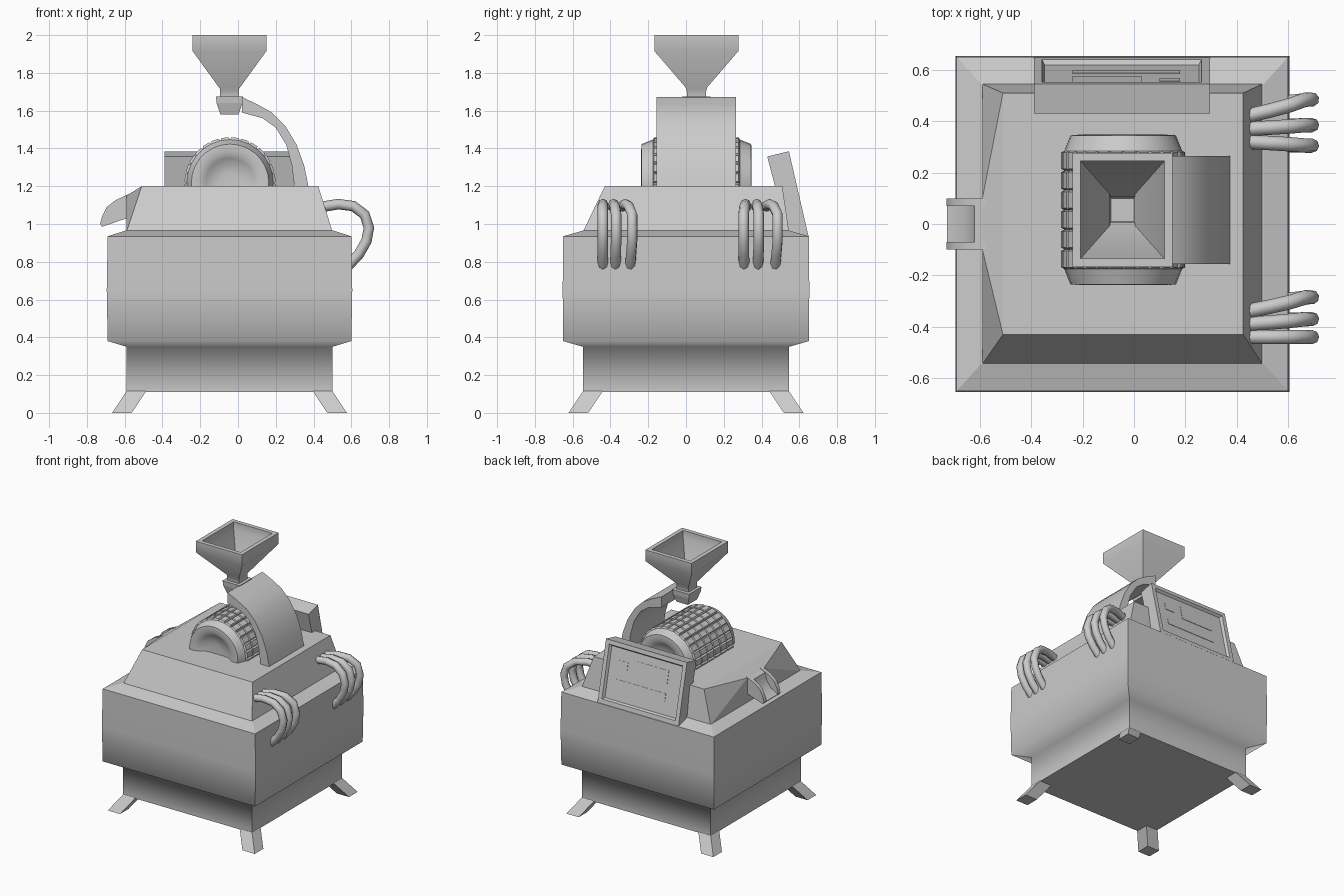
import bpy
import bmesh
from math import sin, cos, pi, radians
from mathutils import Vector

if "Cube" in bpy.data.objects:
    bpy.data.objects.remove(bpy.data.objects["Cube"])

GREY = (0.6, 0.6, 0.6, 1)
grey = bpy.data.materials.new("plain grey")
grey.use_nodes = True
grey.diffuse_color = GREY
grey.node_tree.nodes["Principled BSDF"].inputs["Base Color"].default_value = GREY


def finish(name, bm, angle=None):
    """Turn a bmesh into an object, smooth below the given angle."""
    bmesh.ops.recalc_face_normals(bm, faces=bm.faces)
    mesh = bpy.data.meshes.new(name)
    bm.to_mesh(mesh)
    bm.free()
    mesh.materials.append(grey)
    if angle:
        mesh.shade_smooth()
        mesh.set_sharp_from_angle(angle=radians(angle))
    obj = bpy.data.objects.new(name, mesh)
    bpy.context.collection.objects.link(obj)
    return obj


def loft(rings):
    """Skin a list of equal point rings and cap both ends."""
    bm = bmesh.new()
    vs = [[bm.verts.new(p) for p in ring] for ring in rings]
    n = len(vs[0])
    for a, b in zip(vs, vs[1:]):
        for i in range(n):
            j = (i + 1) % n
            bm.faces.new((a[i], a[j], b[j], b[i]))
    bm.faces.new(vs[0])
    bm.faces.new(vs[-1])
    bmesh.ops.recalc_face_normals(bm, faces=bm.faces)
    return bm


def rect(x0, x1, y0, y1, z):
    return [(x0, y0, z), (x1, y0, z), (x1, y1, z), (x0, y1, z)]


def box_ring(hx, hy, z, cx=-0.045, cy=0.0):
    return rect(cx - hx, cx + hx, cy - hy, cy + hy, z)


def prism_y(points, y0, y1):
    return loft([[(x, y, z) for x, z in points] for y in (y0, y1)])


def prism_x(points, x0, x1):
    return loft([[(x, y, z) for y, z in points] for x in (x0, x1)])


# Cabinet: skirt flaring softly into a wide box with a shallow lid
bm = loft([box_ring(0.545, 0.545, 0.11), box_ring(0.545, 0.545, 0.35),
           box_ring(0.645, 0.65, 0.38), box_ring(0.65, 0.653, 0.65),
           box_ring(0.645, 0.65, 0.935), box_ring(0.55, 0.545, 0.965)])
for f in bm.faces:
    f.smooth = True
for e in bm.edges:
    z0, z1 = (v.co.z for v in e.verts)
    if abs(z1 - z0) > 0.01 or z0 > 0.9 or z0 < 0.2:
        e.smooth = False
finish("cabinet", bm)

# Splayed legs, one per corner
for sx, side in ((-1, "right"), (1, "left")):
    for sy, end in ((-1, "front"), (1, "back")):
        rings = [box_ring(0.052, 0.052, z, -0.045 + sx * d, sy * d)
                 for z, d in ((0.115, 0.493), (0, 0.57))]
        finish(f"{end}_{side}_leg", loft(rings))

# Hood with a folded panel leading to the spout
bm = bmesh.new()
bottom = [bm.verts.new(p) for p in rect(-0.59, 0.5, -0.545, 0.545, 0.96)]
top = [bm.verts.new(p) for p in rect(-0.51, 0.425, -0.43, 0.51, 1.2)]
lip = [bm.verts.new((-0.59, y, 1.15)) for y in (-0.1, 0.1)]
for i in range(3):
    bm.faces.new((bottom[i], bottom[i + 1], top[i + 1], top[i]))
bm.faces.new(top)
bm.faces.new(bottom)
bm.faces.new((top[0], top[3], lip[1], lip[0]))
bm.faces.new((top[0], lip[0], bottom[0]))
bm.faces.new((top[3], bottom[3], lip[1]))
bm.faces.new((bottom[0], lip[0], lip[1], bottom[3]))
finish("hood", bm)

# Spout: two side walls and a curved floor
wall = [(-0.55, 1.17), (-0.59, 1.153), (-0.65, 1.125), (-0.695, 1.09), (-0.72, 1.04),
        (-0.73, 1.0), (-0.72, 0.985), (-0.59, 1.03), (-0.55, 1.04)]
for name, y in (("spout_front_wall", -0.1), ("spout_back_wall", 0.07)):
    finish(name, prism_y(wall, y, y + 0.03), 35)
floor = [(-0.55, 1.167), (-0.59, 1.15), (-0.62, 1.135), (-0.635, 1.08), (-0.67, 1.03),
         (-0.728, 0.998), (-0.72, 0.987), (-0.59, 1.032)]
finish("spout_floor", prism_y(floor, -0.07, 0.07), 45)

# Drum lying along y, with dished ends and raised tread blocks
CY, SEG, ROWS = 0.055, 28, 6
end = [(0.05, 0.25), (0.1, 0.255), (0.13, 0.275), (0.165, 0.293), (0.205, 0.29)]
half = 0.23
profile = [(r, -d) for r, d in end]
profile += [(0.229, -half + 2 * half * i / ROWS) for i in range(ROWS + 1)]
profile += [(r, d) for r, d in reversed(end)]
rings = [[(-0.042 + r * cos(2 * pi * k / SEG), CY + d, 1.218 + r * sin(2 * pi * k / SEG))
          for k in range(SEG)] for r, d in profile]
bm = loft(rings)
tread = [f for f in bm.faces if abs(f.normal.y) < 0.01]
bmesh.ops.inset_individual(bm, faces=tread, thickness=0.009, depth=0.013)
finish("drum", bm, 35)

# Hollow hopper with neck
CH = dict(cx=-0.045, cy=CY)
outer = [(0.05, 0.05, 1.665), (0.05, 0.05, 1.715), (0.195, 0.222, 1.915), (0.195, 0.222, 2)]
inner = [(0.163, 0.19, 2), (0.163, 0.19, 1.94), (0.05, 0.062, 1.74), (0.045, 0.045, 1.68)]
finish("hopper", loft([box_ring(*r, **CH) for r in outer + inner]), 60)
finish("hopper_collar", loft([box_ring(0.048, 0.055, 1.58, **CH),
                              box_ring(0.068, 0.072, 1.64, **CH),
                              box_ring(0.072, 0.075, 1.675, **CH)]))

# Wide curved arm carrying the hopper
arm = [(0.02, 1.672), (0.1, 1.635), (0.18, 1.59), (0.25, 1.52), (0.31, 1.42),
       (0.35, 1.31), (0.375, 1.19), (0.3, 1.19), (0.285, 1.31), (0.255, 1.42),
       (0.2, 1.51), (0.13, 1.56), (0.02, 1.59)]
finish("hopper_arm", prism_y(arm, -0.155, 0.265), 35)

# Leaning display at the back with a recessed screen
bm = prism_x([(0.43, 1.357), (0.545, 1.385), (0.648, 0.937), (0.54, 0.937)], -0.39, 0.295)
face = max(bm.faces, key=lambda f: f.normal.y)
bmesh.ops.inset_individual(bm, faces=[face], thickness=0.045)
bmesh.ops.inset_individual(bm, faces=[face], thickness=0.015, depth=-0.02)
finish("display", bm)

low, high = Vector((0.627, 0.933)), Vector((0.524, 1.381))
out = Vector((0.975, 0.224)) * 0.004
plates = {"screen_bar": (-0.24, 0.18, 0.3, 0.42), "screen_key": (0.1, 0.18, 0.6, 0.72),
          "screen_panel": (-0.24, 0.03, 0.54, 0.78)}
for name, (x0, x1, v0, v1) in plates.items():
    a, b = low.lerp(high, v0), low.lerp(high, v1)
    finish(name, prism_x([a - out, b - out, b + out, a + out], x0, x1))

# Two bundles of three looping cables on the left side
path = [(0.44, 1.09), (0.53, 1.105), (0.61, 1.095), (0.67, 1.05), (0.693, 0.98),
        (0.68, 0.91), (0.64, 0.84), (0.57, 0.765)]
bundles = {"front": ((-0.44, -0.44), (-0.39, -0.37), (-0.34, -0.285)),
           "back": ((0.32, 0.305), (0.37, 0.385), (0.42, 0.485))}
for label, cables in bundles.items():
    for n, (y_start, y_end) in enumerate(cables):
        curve = bpy.data.curves.new("cable_path", "CURVE")
        curve.dimensions = "3D"
        curve.bevel_depth = 0.028
        curve.bevel_resolution = 2
        curve.use_fill_caps = True
        spline = curve.splines.new("POLY")
        spline.points.add(len(path) - 1)
        for i, (x, z) in enumerate(path):
            t = min(1, i / 3) - max(0, i - 5) * 0.1
            spline.points[i].co = (x, y_start + (y_end - y_start) * t, z, 1)
        spline.use_smooth = True
        curve.materials.append(grey)
        obj = bpy.data.objects.new(f"{label}_cable_{n + 1}", curve)
        bpy.context.collection.objects.link(obj)
